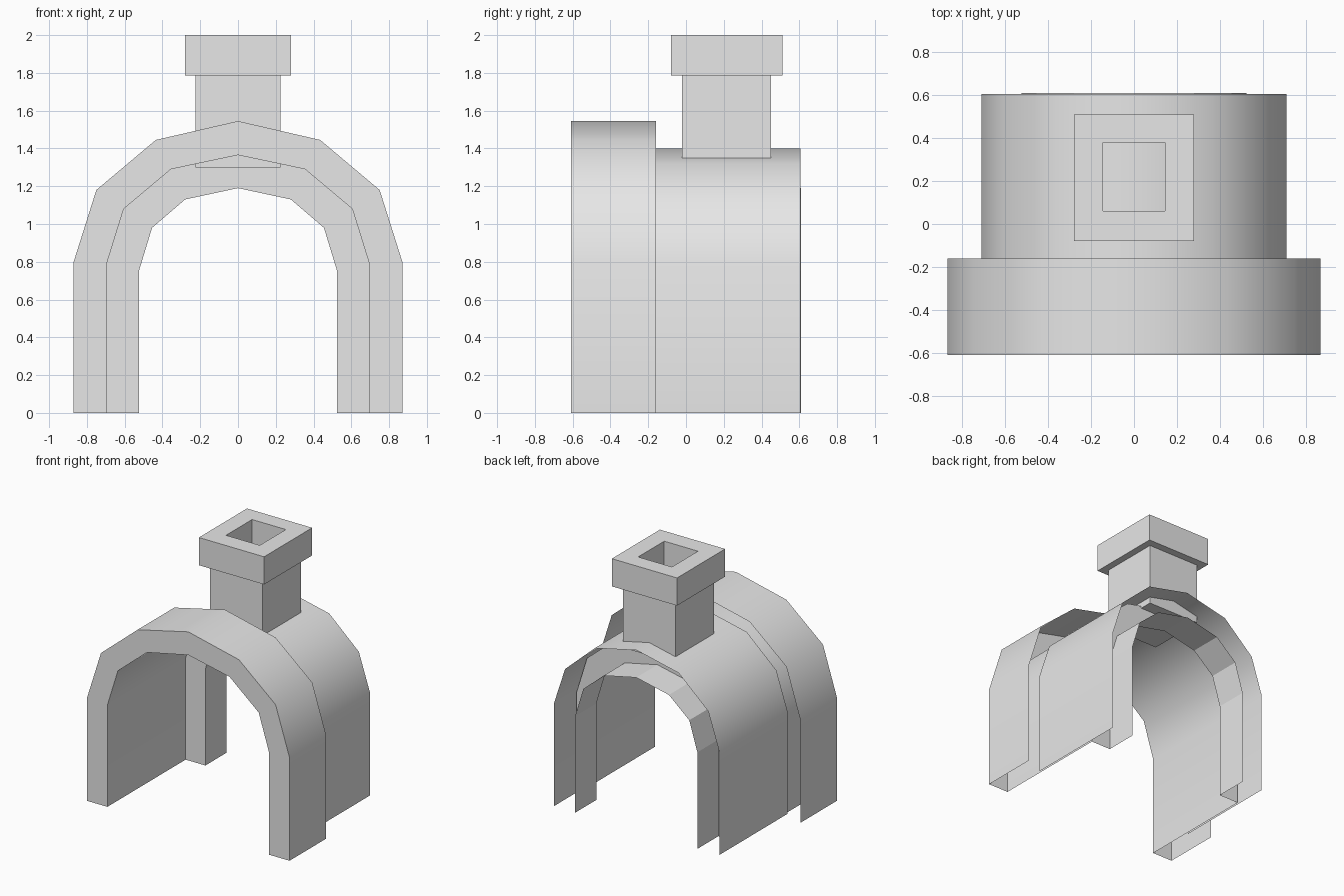
import bpy
import bmesh
import math

cube = bpy.data.objects.get("Cube")
if cube:
    bpy.data.objects.remove(cube, do_unlink=True)

grey = bpy.data.materials.new("light_grey")
grey.use_nodes = True
grey.diffuse_color = (0.8, 0.8, 0.8, 1)
grey.node_tree.nodes["Principled BSDF"].inputs["Base Color"].default_value = (0.8, 0.8, 0.8, 1)


def finish(name, bm, smooth=False):
    mesh = bpy.data.meshes.new(name)
    bm.to_mesh(mesh)
    bm.free()
    mesh.materials.append(grey)
    obj = bpy.data.objects.new(name, mesh)
    bpy.context.scene.collection.objects.link(obj)
    if smooth:
        bpy.ops.object.select_all(action='DESELECT')
        obj.select_set(True)
        bpy.context.view_layer.objects.active = obj
        bpy.ops.object.shade_smooth_by_angle(angle=math.radians(45))
    return obj


def arch_shell(name, rows, smooth):
    """Open skin through successive mirrored arch profiles, each at its own y."""
    bm = bmesh.new()
    loops = []
    for half, y in rows:
        points = [(-x, z) for x, z in half] + [(x, z) for x, z in half[-2::-1]]
        loops.append([bm.verts.new((x, y, z)) for x, z in points])
    for a, b in zip(loops, loops[1:]):
        for i in range(len(a) - 1):
            bm.faces.new((b[i], b[i + 1], a[i + 1], a[i]))
    return finish(name, bm, smooth)


def box(bm, x, y0, y1, z0, z1):
    """Box without its top face; returns the four top vertices."""
    corners = [(-x, y0), (x, y0), (x, y1), (-x, y1)]
    low = [bm.verts.new((px, py, z0)) for px, py in corners]
    top = [bm.verts.new((px, py, z1)) for px, py in corners]
    bm.faces.new(low[::-1])
    bridge(bm, low, top)
    return top


def bridge(bm, a, b):
    for i in range(4):
        j = (i + 1) % 4
        bm.faces.new((a[i], a[j], b[j], b[i]))


# Half profiles, from the foot up to the crown
outer = [(0.87, 0), (0.87, 0.80), (0.75, 1.18), (0.435, 1.445), (0, 1.545)]
rear = [(0.71, 0), (0.71, 0.80), (0.615, 1.09), (0.36, 1.32), (0, 1.40)]
middle = [(0.695, 0), (0.695, 0.79), (0.605, 1.08), (0.355, 1.29), (0, 1.365)]
inner = [(0.525, 0), (0.525, 0.75), (0.455, 0.98), (0.28, 1.13), (0, 1.19)]

# Front arch with its face and long lining, open at the back
arch_shell("front_arch", [(outer, -0.16), (outer, -0.61), (middle, -0.61), (middle, 0.35)], True)
# Rear arch skin
arch_shell("rear_arch", [(rear, 0.605), (rear, -0.23)], True)
# Narrow inner arch near the back
arch_shell("inner_arch", [(middle, 0.35), (inner, 0.35), (inner, 0.61)], False)

# Square chimney: stem, collar and deep flue
bm = bmesh.new()
stem_top = box(bm, 0.225, -0.02, 0.45, 1.30, 1.785)


def ring(x, y0, y1, z):
    return [bm.verts.new(p) for p in ((-x, y0, z), (x, y0, z), (x, y1, z), (-x, y1, z))]


levels = [stem_top,
          ring(0.28, -0.08, 0.51, 1.785),
          ring(0.28, -0.08, 0.51, 2.0),
          ring(0.145, 0.06, 0.38, 2.0),
          ring(0.145, 0.06, 0.38, 1.32)]
for a, b in zip(levels, levels[1:]):
    bridge(bm, a, b)
bm.faces.new(levels[-1])
finish("chimney", bm)
